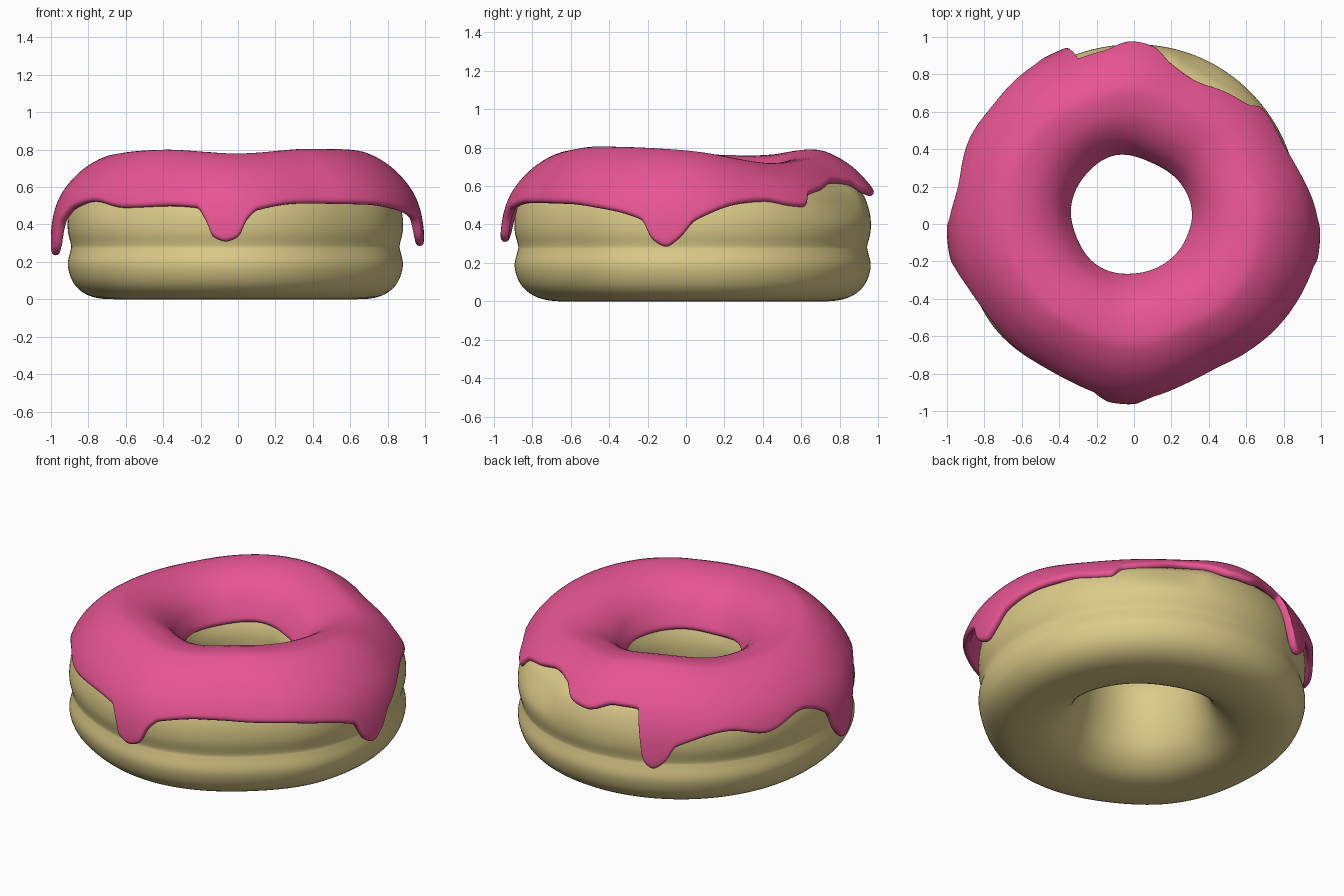
import bpy, bmesh, math
from mathutils import Vector

if "Cube" in bpy.data.objects:
    bpy.data.objects.remove(bpy.data.objects["Cube"])


def hermite(p0, p1, m0, m1, t):
    return ((2*t**3 - 3*t*t + 1)*p0 + (t**3 - 2*t*t + t)*m0
            + (-2*t**3 + 3*t*t)*p1 + (t**3 - t*t)*m1)


def around(keys, monotone=False):
    """Periodic function of the angle in degrees through (angle, value) keys."""
    n = len(keys)

    def key(i):
        a, v = keys[i % n]
        return a + 360*(i // n), v

    def slope(i):
        (a0, v0), (a1, v1), (a2, v2) = key(i - 1), key(i), key(i + 1)
        if not monotone:
            return (v2 - v0)/(a2 - a0)
        s, t = (v1 - v0)/(a1 - a0), (v2 - v1)/(a2 - a1)
        return 2*s*t/(s + t) if s*t > 0 else 0

    def f(a):
        a %= 360
        i = max([j for j in range(-1, n) if key(j)[0] <= a])
        (a1, v1), (a2, v2) = key(i), key(i + 1)
        d = a2 - a1
        return hermite(v1, v2, slope(i)*d, slope(i + 1)*d, (a - a1)/d)
    return f


def spline(pts, steps, closed):
    """Smooth curve through 2D points."""
    P = [Vector(p) for p in pts]
    n = len(P)
    at = (lambda i: P[i % n]) if closed else (lambda i: P[min(max(i, 0), n - 1)])
    out = []
    for i in range(n if closed else n - 1):
        a, b, c, d = (at(i + k) for k in (-1, 0, 1, 2))
        out += [hermite(b, c, (c - a)/2, (d - b)/2, k/steps) for k in range(steps)]
    return out if closed else out + [P[-1]]


def ring_object(name, section, count, color):
    """Sweep closed sections (r, z), one per angle, into a ring."""
    bm = bmesh.new()
    rings = []
    for i in range(count):
        deg = 360*i/count
        c, s = math.cos(math.radians(deg)), math.sin(math.radians(deg))
        rings.append([bm.verts.new((r*c, r*s, z)) for r, z in section(deg)])
    m = len(rings[0])
    for i in range(count):
        A, B = rings[i], rings[(i + 1) % count]
        for j in range(m):
            k = (j + 1) % m
            bm.faces.new((A[j], B[j], B[k], A[k])).smooth = True
    bmesh.ops.recalc_face_normals(bm, faces=bm.faces[:])
    me = bpy.data.meshes.new(name)
    bm.to_mesh(me)
    bm.free()
    ob = bpy.data.objects.new(name, me)
    bpy.context.collection.objects.link(ob)
    mat = bpy.data.materials.new(name + "_material")
    mat.diffuse_color = color
    mat.use_nodes = True
    mat.node_tree.nodes["Principled BSDF"].inputs["Base Color"].default_value = mat.diffuse_color
    me.materials.append(mat)
    return ob


# Radii and crest height by angle, anticlockwise from +x
hole = around([(10, .32), (40, .335), (73, .345), (105, .385), (132, .375), (164, .354),
               (193, .32), (228, .30), (270, .27), (304, .27), (346, .295)])
dough_r = around([(0, .88), (40, .93), (65, .955), (90, .96), (130, .95), (180, .91),
                  (215, .93), (240, .90), (270, .89), (310, .85), (335, .87)])
icing_r = around([(5, .99), (25, .96), (45, .965), (68, .97), (88, 1.04), (112, 1.01),
                  (133, 1.02), (150, 1.01), (170, 1.0), (190, 1.0), (205, .975), (220, .955),
                  (240, .935), (268, .965), (298, .925), (311, .95), (324, .98), (345, 1.0)])
crest = around([(0, .785), (40, .72), (70, .74), (108, .79), (145, .76), (180, .77),
                (230, .80), (270, .78), (310, .805)])
# Height of the icing's outer edge, with its drips
edge = around([(3, .425), (19, .52), (27, .53), (37, .505), (42, .50), (46, .56), (55, .59),
               (68, .63), (77, .62), (84, .57), (91, .56), (100, .605), (108.5, .60),
               (110, .45), (111.5, .31), (114.5, .27), (118, .31), (122, .41), (139, .49),
               (152, .445), (167, .51), (178, .43), (182, .29), (186, .235), (190, .27),
               (194, .41), (202, .50), (213, .53), (228, .495), (247, .505), (256, .495),
               (259.5, .42), (262, .335), (266, .31), (270, .335), (273, .43), (277, .485),
               (292, .52), (318, .515), (332, .49), (346, .43), (350, .32), (354, .285),
               (358, .33)], monotone=True)


def place(p, deg, radius):
    """Turn a normalised (s, z) profile point into (r, z) at an angle."""
    h, z = hole(deg), p.y
    if z > .4:
        z = .4 + (z - .4)*(crest(deg) - .4)/.4
    return Vector((h + p.x*(radius - h), z))


# Dough: puffy ring with a waist, tucked under the icing at the top
dough_path = spline([(0, .42), (.03, .28), (.12, .13), (.27, .04), (.45, .005), (.68, .003),
                     (.84, .03), (.95, .09), (1, .18), (.975, .26), (.97, .29), (1, .37),
                     (.99, .47), (.925, .58), (.81, .65), (.65, .71), (.48, .745), (.33, .72),
                     (.19, .66), (.09, .59), (.025, .51)], 4, True)


def dough_section(deg):
    R = dough_r(deg)
    top = min(R, icing_r(deg) - .04)
    return [place(p, deg, R + (top - R)*min(1, max(0, (p.y - .4)/.15))) for p in dough_path]


ring_object("dough", dough_section, 160, (.72, .60, .25, 1))

# Icing: shell of even thickness with rounded lips
icing_path = spline([(-.005, .56), (.03, .61), (.12, .70), (.28, .775), (.48, .80),
                     (.60, .78), (.73, .725), (.84, .65), (.92, .57), (.97, .48),
                     (.995, .38), (1, .30), (1, .18)], 10, False)
HALF, FIXED, TAIL = .022, 60, 18


def icing_section(deg):
    R = icing_r(deg)
    path = [place(p, deg, R) for p in icing_path]
    stop = edge(deg) + HALF
    line = [path[FIXED]]
    for a, b in zip(path[FIXED:], path[FIXED + 1:]):
        if b.y < stop:
            line.append(a.lerp(b, min(1, max(.01, (a.y - stop)/(a.y - b.y)))))
            break
        line.append(b)
    # fixed rows on top, even rows along the hanging part
    acc = [0]
    for a, b in zip(line, line[1:]):
        acc.append(acc[-1] + (b - a).length)
    pts, j = path[:FIXED:3], 0
    for k in range(TAIL):
        t = acc[-1]*k/(TAIL - 1)
        while j < len(line) - 2 and acc[j + 1] < t:
            j += 1
        pts.append(line[j].lerp(line[j + 1], (t - acc[j])/max(acc[j + 1] - acc[j], 1e-6)))
    n = len(pts)
    tan = [(pts[min(k + 1, n - 1)] - pts[max(k - 1, 0)]).normalized() for k in range(n)]
    nor = [Vector((-t.y, t.x)) for t in tan]
    mid = [p - m*HALF for p, m in zip(pts, nor)]

    def cap(c, m, t):
        return [c + (m*math.cos(q) + t*math.sin(q))*HALF
                for q in (math.pi*k/6 for k in range(1, 6))]
    return (pts + cap(mid[-1], nor[-1], tan[-1])
            + [c - m*HALF for c, m in zip(mid, nor)][::-1]
            + cap(mid[0], -nor[0], -tan[0]))


ring_object("icing", icing_section, 480, (.80, .09, .29, 1))
